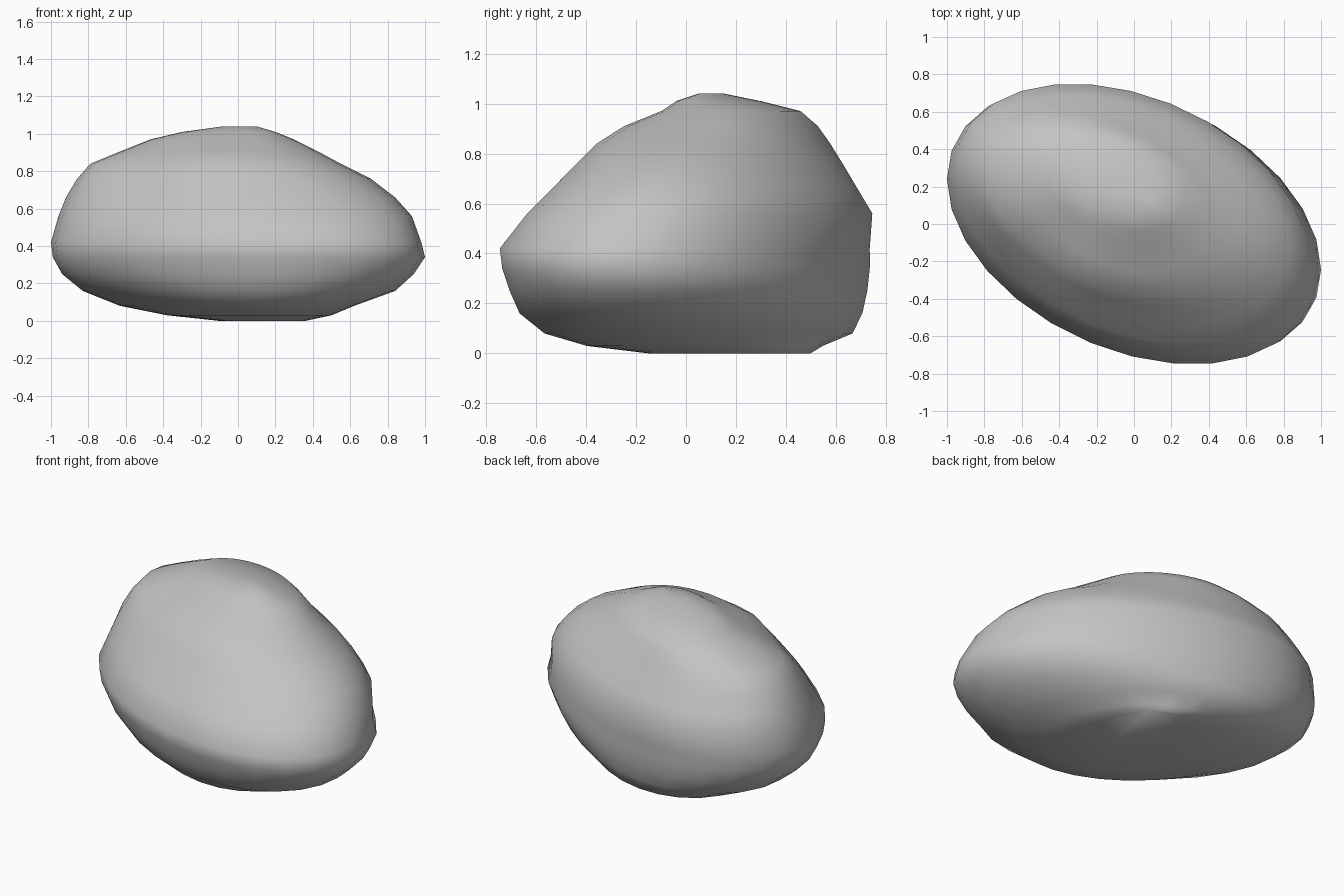
import bpy
import bmesh
import math
from mathutils import Vector

# Remove the default object
default_cube = bpy.data.objects.get("Cube")
if default_cube:
    bpy.data.objects.remove(default_cube, do_unlink=True)

SIDES = 28
SKEW = math.acos(-0.33)  # phase that turns each ring into a diagonal ellipse

# Boulder levels: height, then the extent of the ring in x and in y
LEVELS = [
    (0, -.1, .36, -.15, .5),
    (.03, -.38, .5, -.4, .55),
    (.08, -.63, .62, -.57, .67),
    (.16, -.83, .84, -.67, .71),
    (.25, -.94, .94, -.71, .73),
    (.34, -.99, 1, -.74, .74),
    (.42, -1, .98, -.75, .74),
    (.56, -.96, .93, -.64, .75),
    (.66, -.92, .84, -.54, .69),
    (.76, -.86, .71, -.44, .63),
    (.84, -.79, .55, -.36, .58),
    (.91, -.62, .42, -.25, .53),
    (.97, -.47, .3, -.1, .46),
    (1.01, -.3, .2, -.04, .3),
    (1.04, -.08, .1, .05, .15),
]


def make_material(name, colour):
    material = bpy.data.materials.new(name)
    material.use_nodes = True
    material.diffuse_color = colour
    shader = material.node_tree.nodes["Principled BSDF"]
    shader.inputs["Base Color"].default_value = colour
    shader.inputs["Roughness"].default_value = 0.9
    return material


def add_ring(mesh, level):
    """Add one diagonal elliptical ring that fills the given extents."""
    z, x_min, x_max, y_min, y_max = level
    ring = []
    for i in range(SIDES):
        angle = math.tau * i / SIDES
        x = (x_min + x_max) / 2 + (x_max - x_min) / 2 * math.cos(angle)
        y = (y_min + y_max) / 2 + (y_max - y_min) / 2 * math.cos(angle + SKEW)
        ring.append(mesh.verts.new((x, y, z)))
    return ring


def press_dent(mesh, centre, radius, depth):
    """Push the surface softly inwards around a point."""
    inward = (Vector((0, 0, 0.5)) - centre).normalized()
    for vert in mesh.verts:
        distance = (vert.co - centre).length
        if distance < radius:
            vert.co += inward * depth * (1 - (distance / radius) ** 2) ** 2


# Boulder body: loft the rings and close both ends
bm = bmesh.new()
rings = [add_ring(bm, level) for level in LEVELS]
for lower, upper in zip(rings, rings[1:]):
    for i in range(SIDES):
        j = (i + 1) % SIDES
        bm.faces.new((lower[i], lower[j], upper[j], upper[i]))
bm.faces.new(rings[0])
bm.faces.new(rings[-1])

# Shallow hollow on the upper front shoulder
press_dent(bm, Vector((-0.5, -0.1, 0.82)), radius=0.3, depth=0.04)

bmesh.ops.recalc_face_normals(bm, faces=bm.faces)
for face in bm.faces:
    face.smooth = True

boulder_mesh = bpy.data.meshes.new("boulder")
bm.to_mesh(boulder_mesh)
bm.free()
boulder_mesh.materials.append(make_material("stone grey", (0.55, 0.55, 0.55, 1)))
boulder = bpy.data.objects.new("boulder", boulder_mesh)
bpy.context.collection.objects.link(boulder)
